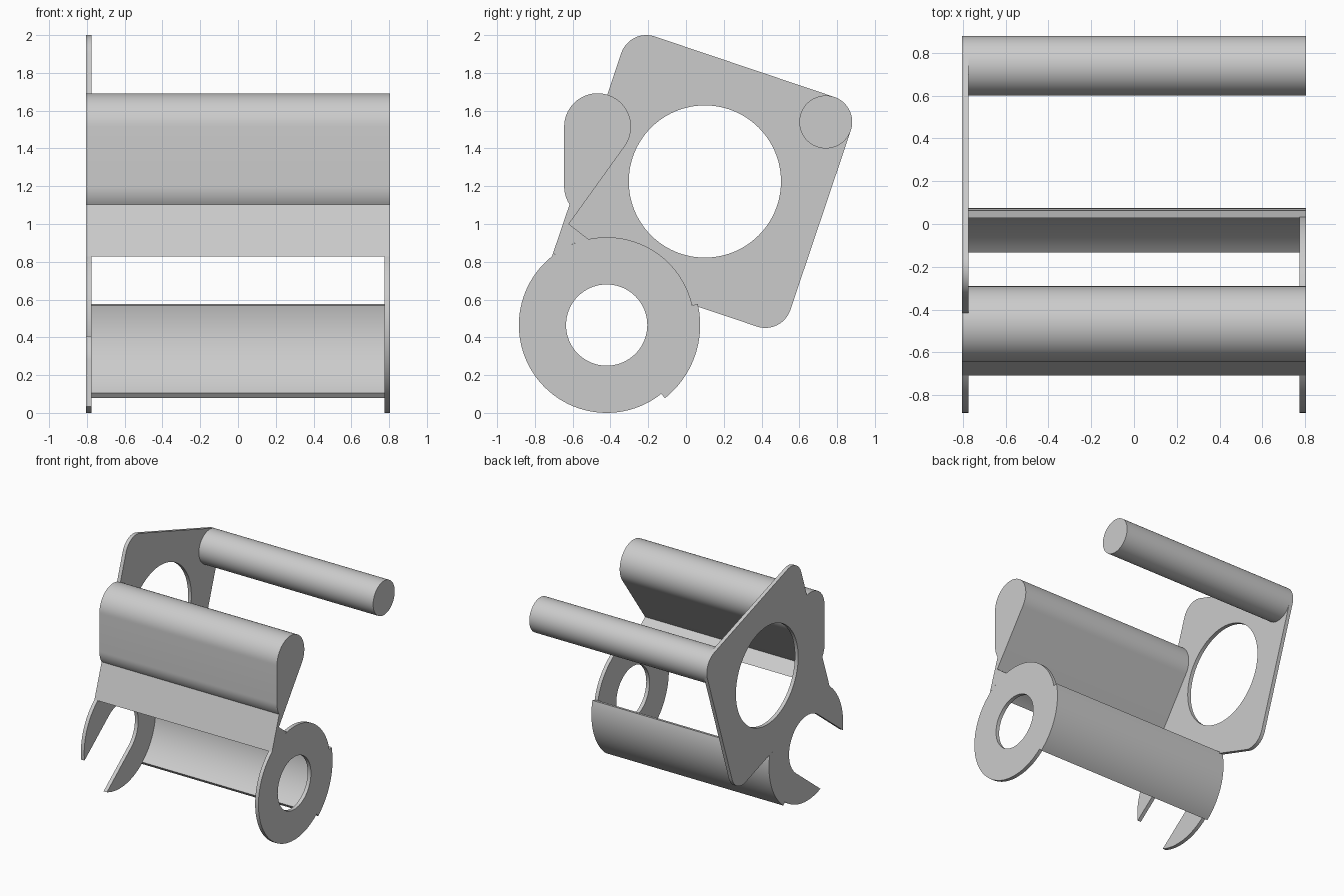
import bpy, bmesh
from math import radians, cos, sin

cube = bpy.data.objects.get("Cube")
if cube:
    bpy.data.objects.remove(cube, do_unlink=True)

grey = bpy.data.materials.new("plain grey")
grey.use_nodes = True
grey.diffuse_color = (0.6, 0.6, 0.6, 1)
grey.node_tree.nodes["Principled BSDF"].inputs["Base Color"].default_value = (0.6, 0.6, 0.6, 1)

HALF, THICK = 0.805, 0.03
PIVOT = (-0.42, 0.465)          # shared axis of ring, fork and curved panel
RING = 0.465


def arc(c, r, a0, a1, n=24):
    """Points (y, z) along an arc, angles in degrees."""
    angles = [radians(a0 + (a1 - a0) * i / n) for i in range(n + 1)]
    return [(c[0] + r * cos(a), c[1] + r * sin(a)) for a in angles]


def circle(c, r):
    return arc(c, r, 0, 360, 96)[:-1]


def extrude(name, profile, x0=-HALF, x1=HALF):
    """Solid with a (y, z) profile running from x0 to x1."""
    bm = bmesh.new()
    face = bm.faces.new([bm.verts.new((x0, y, z)) for y, z in profile])
    new = bmesh.ops.extrude_face_region(bm, geom=[face])["geom"]
    bmesh.ops.translate(bm, vec=(x1 - x0, 0, 0),
                        verts=[v for v in new if isinstance(v, bmesh.types.BMVert)])
    bmesh.ops.recalc_face_normals(bm, faces=bm.faces)
    mesh = bpy.data.meshes.new(name)
    bm.to_mesh(mesh)
    bm.free()
    mesh.materials.append(grey)
    obj = bpy.data.objects.new(name, mesh)
    bpy.context.collection.objects.link(obj)
    return obj


def combine(obj, other, operation):
    """Apply a boolean and discard the helper."""
    mod = obj.modifiers.new("boolean", 'BOOLEAN')
    mod.object, mod.operation, mod.solver = other, operation, 'EXACT'
    bpy.context.view_layer.objects.active = obj
    bpy.ops.object.modifier_apply(modifier=mod.name)
    bpy.data.objects.remove(other, do_unlink=True)


# Right side plate: tilted rounded square joined to an open fork
tilt = -18.6
corners = [(0.74, 1.54), (-0.21, 1.86), (-0.53, 0.91), (0.42, 0.59)]
outline = []
for i, corner in enumerate(corners):
    start = tilt + 90 * i
    outline += arc(corner, 0.14, start, start + 90)
inner = -HALF + THICK
side_plate = extrude("side_plate", outline, -HALF, inner)
combine(side_plate, extrude("fork_disc", circle(PIVOT, RING), -HALF, inner), 'UNION')
combine(side_plate, extrude("window_cutter", circle((0.1, 1.225), 0.403), -1, -0.6), 'DIFFERENCE')

# Slot of the fork: round end with parallel sides opening down and forward
aim = 218
reach = (cos(radians(aim)) * 0.7, sin(radians(aim)) * 0.7)
slot = arc(PIVOT, 0.235, aim - 90, aim - 270, 48)
slot += [(slot[-1][0] + reach[0], slot[-1][1] + reach[1]),
         (slot[0][0] + reach[0], slot[0][1] + reach[1])]
combine(side_plate, extrude("slot_cutter", slot, -1, -0.6), 'DIFFERENCE')

# Left ring
ring = extrude("ring", circle(PIVOT, RING), HALF - THICK, HALF)
combine(ring, extrude("ring_cutter", circle(PIVOT, 0.215), 0.6, 1), 'DIFFERENCE')

# Front beam: rounded grip on a thin neck with a wedge foot that follows the ring
grip = (-0.468, 1.515)
beam_profile = arc((grip[0], 1.2), 0.177, 213, 180, 10)
beam_profile += arc(grip, 0.177, 180, -36, 40)
beam_profile += [(-0.62, 1.0)]
beam_profile += arc(PIVOT, RING, 102, 128.5, 12)
beam = extrude("front_beam", beam_profile)

# Curved panel hugging the ring at the back
panel = extrude("curved_panel", arc(PIVOT, 0.495, -51.5, 13, 32) + arc(PIVOT, 0.46, 13, -51.5, 32))

# Rear rod
rod = extrude("rear_rod", circle(corners[0], 0.14))

bpy.ops.object.select_all(action='DESELECT')
for obj in (side_plate, ring, beam, panel, rod):
    obj.select_set(True)
bpy.context.view_layer.objects.active = rod
bpy.ops.object.shade_smooth_by_angle(angle=radians(25))
